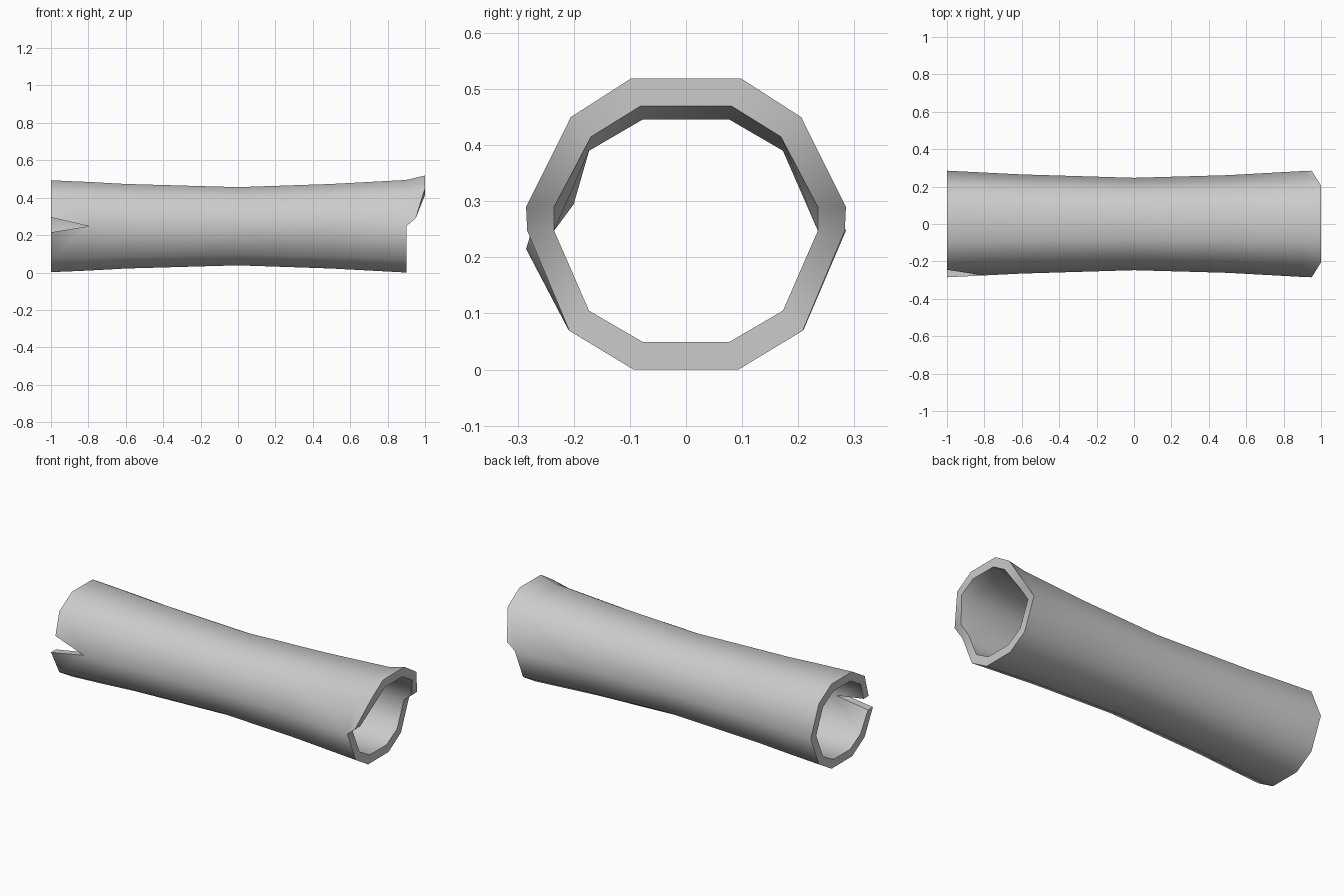
import bpy, bmesh

if "Cube" in bpy.data.objects:
    bpy.data.objects.remove(bpy.data.objects["Cube"])

# Half of the ten-sided cross-section (unit y, unit z), from +y side over to -y side
HALF = [(1, 0), (0.735, 0.72), (0.33, 1), (-0.33, 1), (-0.735, 0.72), (-1, 0)]
MID_Z = 0.2475
# x, outer half width, outer half height: trunk waisted in the middle, bore straight
SECTIONS = [(-1, 0.285, 0.2455), (-0.8, 0.275, 0.237), (-0.6, 0.265, 0.226),
            (0, 0.247, 0.209), (0.5, 0.261, 0.226), (0.9, 0.283, 0.2475)]
BORE = (0.235, 0.198)

bm = bmesh.new()


def build_half(sign):
    """Upper (sign 1) or lower (sign -1) half of the hollow trunk."""
    grids = []
    for inner in (False, True):
        rows = []
        for x, ry, rz in SECTIONS:
            if inner:
                ry, rz = BORE
            rows.append([[x, ry * y, MID_Z + sign * rz * z] for y, z in HALF])
        # split lips at the left end, front side
        y_lip = -0.245 if sign > 0 else -0.285
        rows[0][5] = [-1, y_lip + (0.045 if inner else 0), 0.295 if sign > 0 else 0.215]
        # overhanging upper lip at the right end
        if sign > 0:
            w, top, shoulder = (0.235, 0.47, 0.415) if inner else (0.285, 0.519, 0.45)
            heights = [0.29, shoulder, top, top, shoulder, 0.29]
            rows.append([[0.95 if k in (0, 5) else 1,
                          w * y * (0.98 if k in (1, 4) else 1.04 if k in (2, 3) else 1),
                          heights[k]] for k, (y, z) in enumerate(HALF)])
        grids.append([[bm.verts.new(p) for p in row] for row in rows])

    outer, inner = grids
    for g in grids:
        for a, b in zip(g, g[1:]):
            for k in range(5):
                bm.faces.new((a[k], a[k + 1], b[k + 1], b[k]))
    # end rims
    for r in (0, -1):
        for k in range(5):
            bm.faces.new((outer[r][k], outer[r][k + 1], inner[r][k + 1], inner[r][k]))
    # cut face of the split
    bm.faces.new((outer[0][5], outer[1][5], inner[1][5], inner[0][5]))
    # undersides of the overhang
    if sign > 0:
        for k in (0, 5):
            bm.faces.new((outer[-2][k], outer[-1][k], inner[-1][k], inner[-2][k]))


build_half(1)
build_half(-1)
bmesh.ops.remove_doubles(bm, verts=bm.verts[:], dist=0.0005)
bmesh.ops.recalc_face_normals(bm, faces=bm.faces[:])

mesh = bpy.data.meshes.new("hollow_log")
bm.to_mesh(mesh)
bm.free()
log = bpy.data.objects.new("hollow_log", mesh)
bpy.context.collection.objects.link(log)
bpy.context.view_layer.objects.active = log
log.select_set(True)
bpy.ops.object.shade_smooth_by_angle(angle=0.87)
